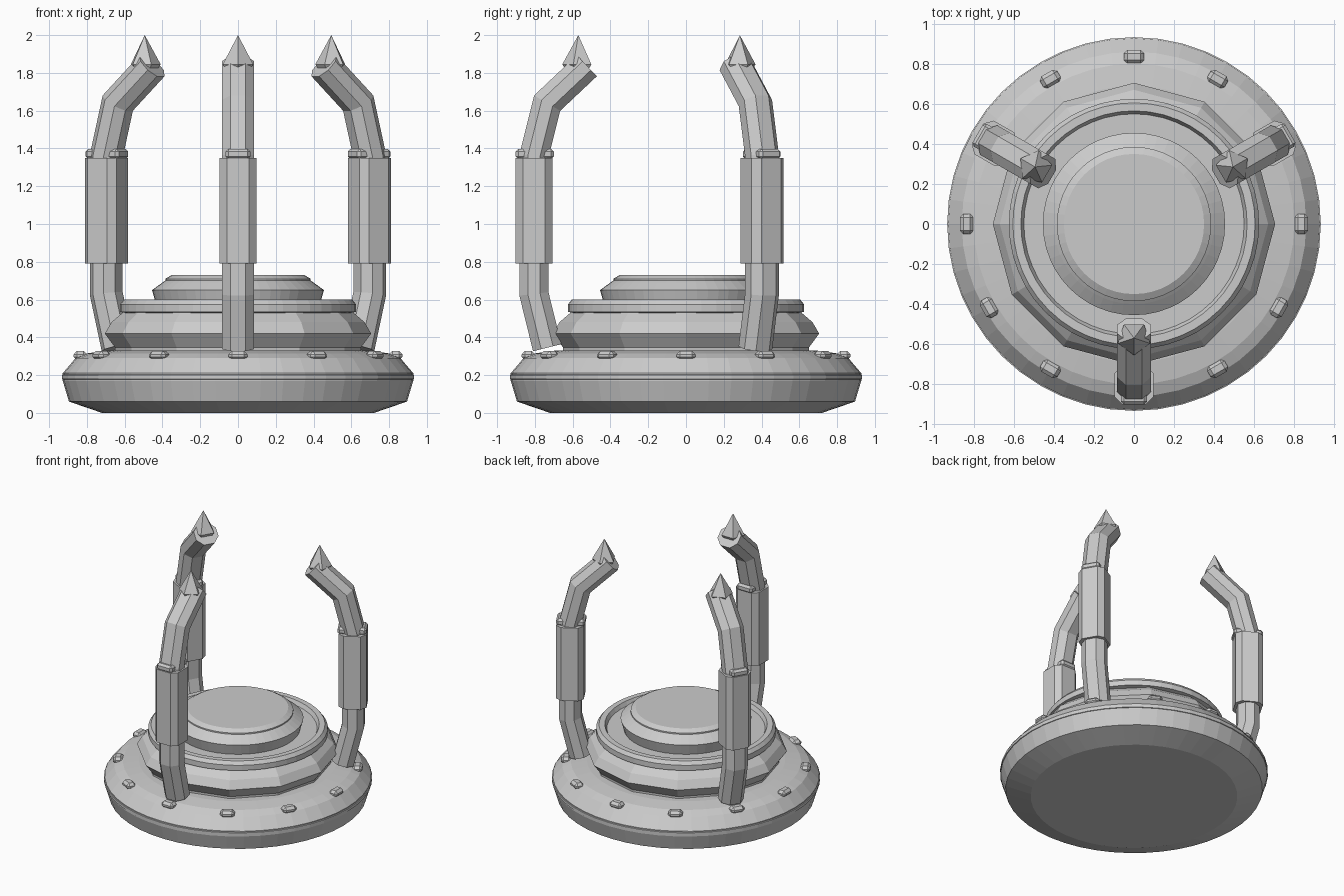
import bpy, bmesh, math
from mathutils import Matrix, Vector

if "Cube" in bpy.data.objects:
    bpy.data.objects.remove(bpy.data.objects["Cube"])

grey = bpy.data.materials.new("plain grey")
grey.diffuse_color = (0.6, 0.6, 0.6, 1)
grey.use_nodes = True
grey.node_tree.nodes["Principled BSDF"].inputs["Base Color"].default_value = grey.diffuse_color


def finish(name, bm, matrix=None):
    bmesh.ops.recalc_face_normals(bm, faces=bm.faces)
    me = bpy.data.meshes.new(name)
    bm.to_mesh(me)
    bm.free()
    me.materials.append(grey)
    ob = bpy.data.objects.new(name, me)
    if matrix:
        ob.matrix_world = matrix
    bpy.context.collection.objects.link(ob)
    return ob


def skin(bm, rings):
    """Bridge equal-length rings of points and cap both ends."""
    vs = [[bm.verts.new(p) for p in r] for r in rings]
    n = len(vs[0])
    for a, b in zip(vs, vs[1:]):
        for i in range(n):
            j = (i + 1) % n
            bm.faces.new((a[i], a[j], b[j], b[i]))
    bm.faces.new(vs[0])
    bm.faces.new(vs[-1])


def lathe(name, profile, n):
    bm = bmesh.new()
    skin(bm, [[(r * math.cos(2 * math.pi * i / n), r * math.sin(2 * math.pi * i / n), z)
               for i in range(n)] for r, z in profile])
    return finish(name, bm)


def octagon(w, d, c):
    """Chamfered rectangle of half sizes w, d."""
    return [(w, -d + c), (w, d - c), (w - c, d), (-w + c, d),
            (-w, d - c), (-w, -d + c), (-w + c, -d), (w - c, -d)]


def sweep(name, path, w, d, c, matrix):
    """Sweep an octagon along a path of (y, z) points, with mitred bends."""
    pts = [Vector(p) for p in path]
    rings = []
    for i, p in enumerate(pts):
        a = (p - pts[max(i - 1, 0)]).normalized()
        b = (pts[min(i + 1, len(pts) - 1)] - p).normalized()
        t = (a + b).normalized()
        seg = b if b.length > 0 else a
        k = 1 / max(t.dot(seg), 0.5)
        nrm = Vector((t.y, -t.x)) * k
        rings.append([(x, p.x + y * nrm.x, p.y + y * nrm.y) for x, y in octagon(w, d, c)])
    bm = bmesh.new()
    skin(bm, rings)
    return finish(name, bm, matrix)


def block(name, size, loc, matrix, bevel):
    bm = bmesh.new()
    bmesh.ops.create_cube(bm, size=1)
    bmesh.ops.scale(bm, vec=size, verts=bm.verts)
    bmesh.ops.bevel(bm, geom=bm.edges[:], offset=bevel, segments=1, affect='EDGES')
    bmesh.ops.translate(bm, vec=loc, verts=bm.verts)
    return finish(name, bm, matrix)


# stepped round base
lathe("base_disc", [(0.72, 0), (0.895, 0.06), (0.928, 0.17), (0.928, 0.21),
                    (0.86, 0.29), (0.80, 0.315), (0.69, 0.33)], 48)
lathe("base_band", [(0.92, 0.175), (0.933, 0.18), (0.933, 0.20), (0.92, 0.205)], 48)
lathe("twelve_sided_tier", [(0.65, 0.32), (0.65, 0.345), (0.705, 0.42), (0.67, 0.48), (0.60, 0.54)], 12)
lathe("rim_tier", [(0.55, 0.52), (0.625, 0.535), (0.625, 0.575), (0.605, 0.60),
                   (0.565, 0.60), (0.55, 0.57), (0.40, 0.57)], 48)
lathe("centre_pad", [(0.43, 0.56), (0.455, 0.65), (0.40, 0.69), (0.385, 0.70),
                     (0.385, 0.71), (0.35, 0.73)], 48)

# studs round the base
for i in range(12):
    block(f"base_stud_{i}", (0.10, 0.07, 0.05), (0, -0.835, 0.303),
          Matrix.Rotation(i * math.pi / 6, 4, 'Z'), 0.018)

# three curved arms with sleeves, clips and pointed tips
for i in range(3):
    m = Matrix.Rotation(i * 2 * math.pi / 3, 4, 'Z')
    sweep(f"arm_{i}", [(-0.735, 0.345), (-0.805, 0.63), (-0.805, 1.36),
                       (-0.735, 1.64), (-0.525, 1.838)], 0.085, 0.077, 0.045, m)
    sweep(f"sleeve_{i}", [(-0.805, 0.79), (-0.805, 1.35)], 0.097, 0.097, 0.038, m)
    for side, y in (("outer", -0.867), ("inner", -0.735)):
        block(f"{side}_clip_{i}", (0.13, 0.07, 0.055), (0, y, 1.37), m, 0.015)
    bm = bmesh.new()
    ring = [bm.verts.new((0.085 * math.sin(k * 2 * math.pi / 5),
                          -0.57 - 0.085 * math.cos(k * 2 * math.pi / 5), 1.845)) for k in range(5)]
    for z in (2.0, 1.72):
        tip = bm.verts.new((0, -0.57, z))
        for k in range(5):
            bm.faces.new((ring[k], ring[(k + 1) % 5], tip))
    finish(f"pointed_tip_{i}", bm, m)
